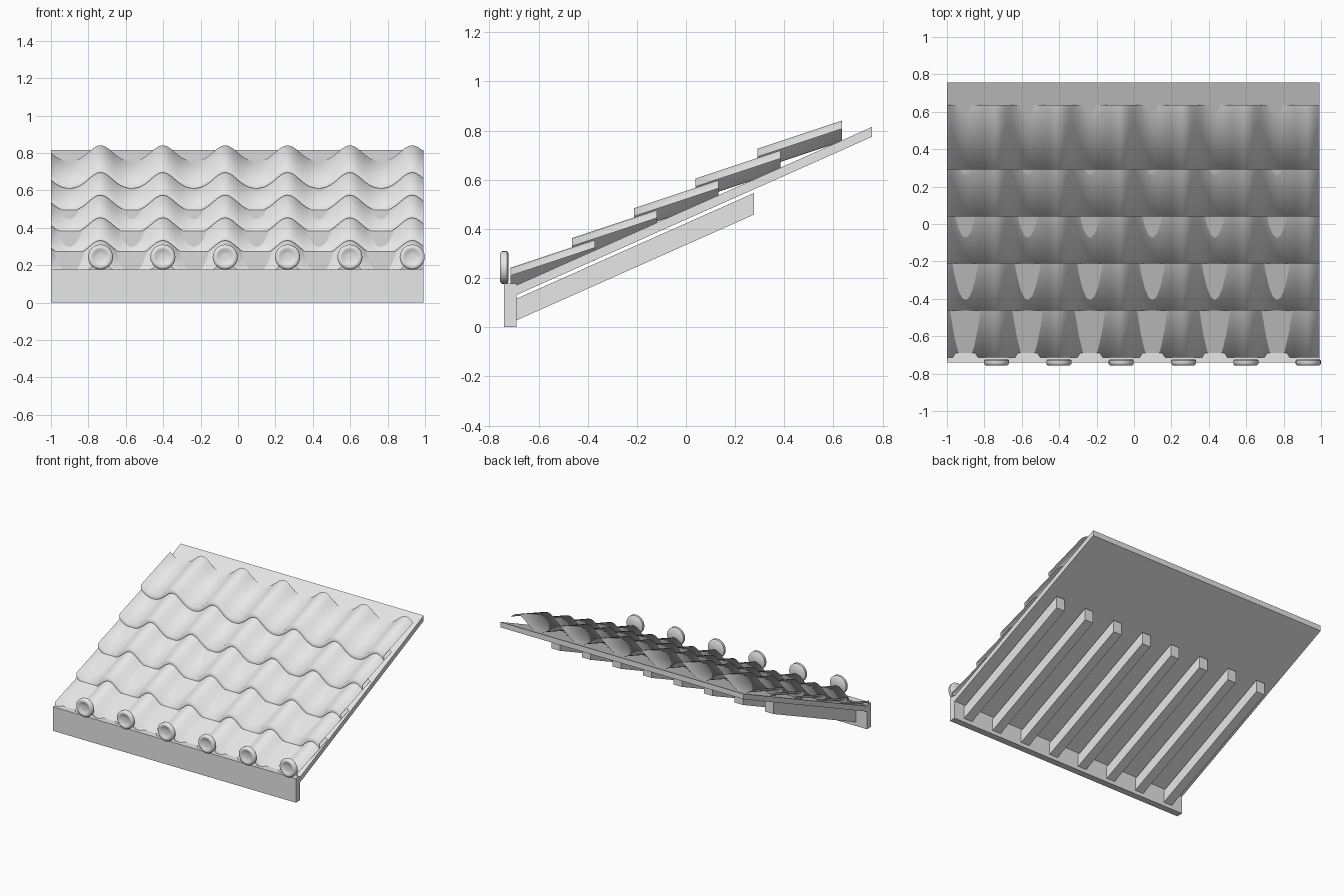
import bpy
import bmesh
import math

if "Cube" in bpy.data.objects:
    bpy.data.objects.remove(bpy.data.objects["Cube"])

grey = bpy.data.materials.new("light grey")
grey.diffuse_color = (0.8, 0.8, 0.8, 1)
grey.use_nodes = True
grey.node_tree.nodes["Principled BSDF"].inputs["Base Color"].default_value = grey.diffuse_color

X0, X1 = -1.0, 0.992      # side edges of the roof
PERIOD = 0.3333           # spacing of the tile waves
CREST = -0.735            # x of the first full crest
SLOPE = 0.445             # pitch of deck and rafters


def add_object(name, bm, smooth=False):
    bmesh.ops.recalc_face_normals(bm, faces=bm.faces)
    mesh = bpy.data.meshes.new(name)
    bm.to_mesh(mesh)
    bm.free()
    mesh.materials.append(grey)
    for p in mesh.polygons:
        p.use_smooth = smooth
    obj = bpy.data.objects.new(name, mesh)
    bpy.context.collection.objects.link(obj)
    return obj


def side_prism(name, outline, x0, x1):
    """Extrude a (y, z) outline along x."""
    bm = bmesh.new()
    face = bm.faces.new([bm.verts.new((x0, y, z)) for y, z in outline])
    ext = bmesh.ops.extrude_face_region(bm, geom=[face])
    moved = [v for v in ext["geom"] if isinstance(v, bmesh.types.BMVert)]
    bmesh.ops.translate(bm, verts=moved, vec=(x1 - x0, 0, 0))
    return add_object(name, bm)


def sloped(y0, y1, z0, height):
    """Parallelogram outline following the roof pitch, plumb cut ends."""
    z1 = z0 + (y1 - y0) * SLOPE
    return [(y0, z0), (y1, z1), (y1, z1 + height), (y0, z0 + height)]


def wave(x):
    """Tile height below the crest: narrow crests, broad troughs."""
    a = 2 * math.pi * (x - CREST) / PERIOD
    return 0.0425 * (math.cos(a) + 0.12 * math.cos(2 * a) - 1.12)


def tile_row(name, y, z):
    """Thin wavy sheet with a turned-down lip along its front."""
    bm = bmesh.new()
    n = 96
    section = [(y, z - 0.031), (y, z), (y + 0.345, z + 0.115)]
    cols = []
    for i in range(n + 1):
        x = X0 + (X1 - X0) * i / n
        cols.append([bm.verts.new((x, py, pz + wave(x))) for py, pz in section])
    for a, b in zip(cols, cols[1:]):
        for j in range(2):
            bm.faces.new((a[j], b[j], b[j + 1], a[j + 1]))
    obj = add_object(name, bm, smooth=True)
    # make sure the sheet faces upwards
    if sum(p.normal.z for p in obj.data.polygons) < 0:
        obj.data.flip_normals()


def end_cap(name, x, z):
    """Round cap with softened rim and shallow dished face, axis along y."""
    bm = bmesh.new()
    profile = [(0.058, -0.722), (0.067, -0.729), (0.067, -0.748),
               (0.058, -0.757), (0.045, -0.757), (0.036, -0.750), (0.014, -0.748)]
    n = 24
    rings = [[bm.verts.new((x + r * math.cos(2 * math.pi * k / n), y,
                            z + r * math.sin(2 * math.pi * k / n)))
              for k in range(n)] for r, y in profile]
    for a, b in zip(rings, rings[1:]):
        for k in range(n):
            m = (k + 1) % n
            bm.faces.new((a[k], a[m], b[m], b[k]))
    bm.faces.new(rings[0])
    bm.faces.new(rings[-1])
    obj = add_object(name, bm)
    bpy.ops.object.select_all(action='DESELECT')
    obj.select_set(True)
    bpy.context.view_layer.objects.active = obj
    bpy.ops.object.shade_smooth_by_angle(angle=math.radians(50))


# Roof deck and the upright board at the eaves
side_prism("roof_deck", sloped(-0.69, 0.757, 0.131, 0.04), X0, X1)
side_prism("fascia_board", [(-0.74, 0), (-0.69, 0), (-0.69, 0.178), (-0.74, 0.178)], X0, X1)

# Rafters under the deck
for i in range(8):
    cx = -0.875 + 0.25 * i
    side_prism(f"rafter_{i + 1}", sloped(-0.69, 0.277, 0.028, 0.088), cx - 0.035, cx + 0.035)

# Overlapping rows of wavy tiles
for i in range(5):
    tile_row(f"tile_row_{i + 1}", -0.715 + 0.2513 * i, 0.242 + 0.121 * i)

# Round caps closing the crests at the eaves
for i in range(6):
    end_cap(f"tile_end_cap_{i + 1}", CREST + PERIOD * i, 0.243)
